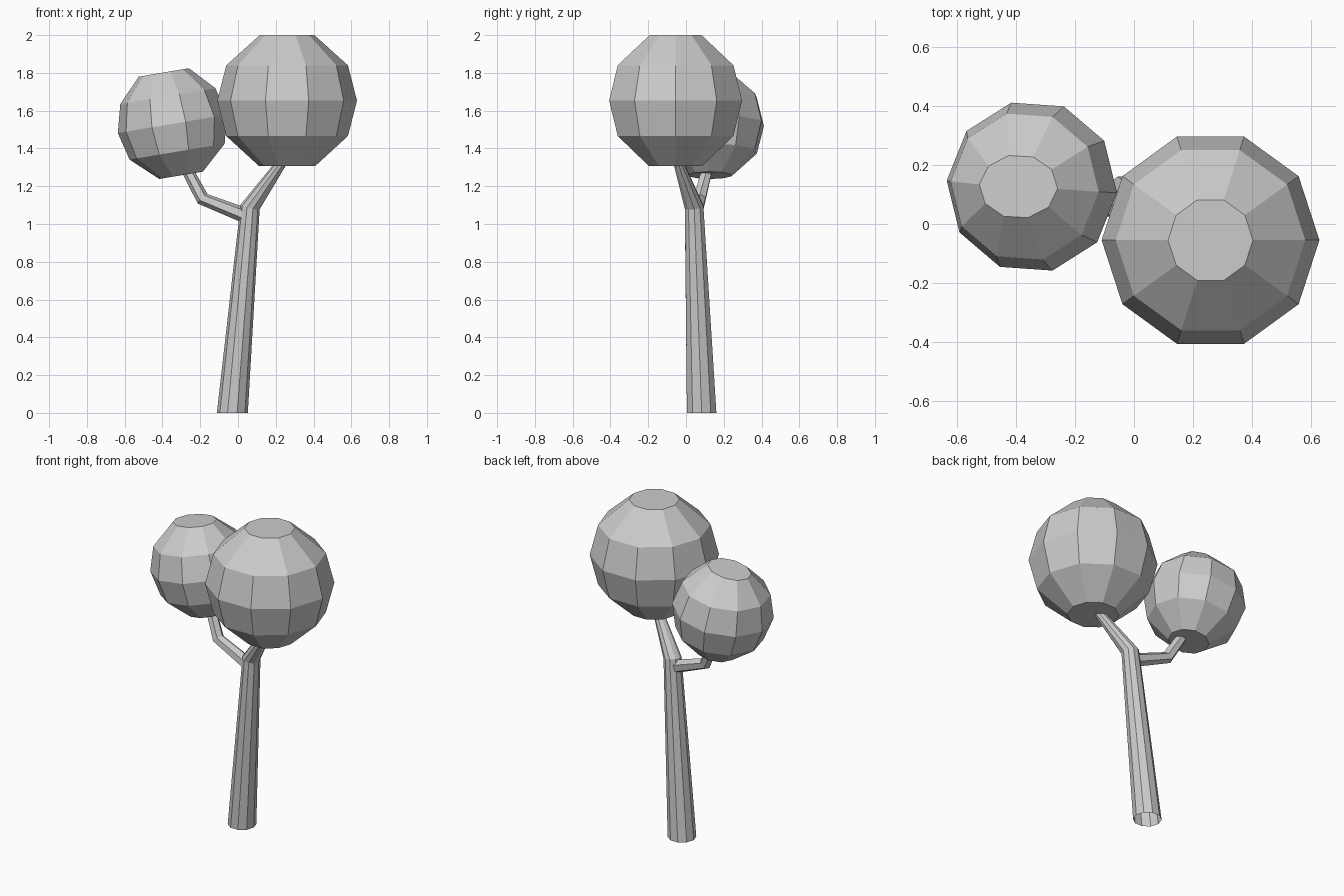
import bpy
import bmesh
from math import cos, sin, pi, radians
from mathutils import Vector, Matrix

if "Cube" in bpy.data.objects:
    bpy.data.objects.remove(bpy.data.objects["Cube"])


def skin(name, rings, caps=False):
    """Flat-shaded object bridging a list of equal-sized point rings."""
    bm = bmesh.new()
    loops = [[bm.verts.new(p) for p in ring] for ring in rings]
    for a, b in zip(loops, loops[1:]):
        n = len(a)
        for i in range(n):
            j = (i + 1) % n
            bm.faces.new((a[i], a[j], b[j], b[i]))
    if caps:
        bm.faces.new(loops[0][::-1])
        bm.faces.new(loops[-1])
    bmesh.ops.recalc_face_normals(bm, faces=bm.faces)
    mesh = bpy.data.meshes.new(name)
    bm.to_mesh(mesh)
    bm.free()
    obj = bpy.data.objects.new(name, mesh)
    bpy.context.collection.objects.link(obj)
    return obj


def circle(n, rx, ry, z=0.0, turn=0.0):
    return [Vector((rx * cos(2 * pi * i / n + turn),
                    ry * sin(2 * pi * i / n + turn), z)) for i in range(n)]


def limb(name, sides, stations):
    """Tapered tube; each station is centre, radius, ring axis."""
    rings = []
    for centre, r, axis in stations:
        rot = Vector((0, 0, 1)).rotation_difference(Vector(axis))
        rings.append([rot @ p + Vector(centre) for p in circle(sides, r, r)])
    return skin(name, rings)


def crown(name, centre, r, half, tilt=0.0, turn=0.0, top=(0.39, 0.39)):
    """Ten-sided faceted ball with flattened ends."""
    m = Matrix.Translation(centre) @ Matrix.Rotation(tilt, 4, 'Y')
    profile = [(-1, 0.40, 0.40), (-0.54, 0.87, 0.87), (0, 1, 1),
               (0.54, 0.87, 0.87), (1, *top)]
    rings = [[m @ p for p in circle(10, r * a, r * b, h * half, turn)]
             for h, a, b in profile]
    return skin(name, rings, caps=True)


# Leaning trunk continuing into the right-hand bough
limb("trunk", 10, [((-0.03, 0.083, 0), 0.082, (0, 0, 1)),
                   ((0.064, 0.043, 1.09), 0.052, (0.25, -0.12, 1)),
                   ((0.22, -0.035, 1.31), 0.029, (0.55, -0.25, 1)),
                   ((0.25, -0.05, 1.36), 0.026, (0.55, -0.25, 1))])

# Side branch with an elbow
limb("side_branch", 6, [((0.05, 0.045, 1.04), 0.041, (-1, 0.1, 0.4)),
                        ((-0.187, 0.072, 1.133), 0.036, (-0.9, 0.2, 0.9)),
                        ((-0.255, 0.105, 1.26), 0.032, (-0.55, 0.25, 1)),
                        ((-0.28, 0.115, 1.31), 0.03, (-0.55, 0.25, 1))])

# Foliage balls
crown("large_crown", (0.26, -0.055, 1.653), 0.37, 0.347)
crown("small_crown", (-0.347, 0.127, 1.53), 0.294, 0.276,
      tilt=radians(-9.5), turn=radians(-4), top=(0.46, 0.37))
